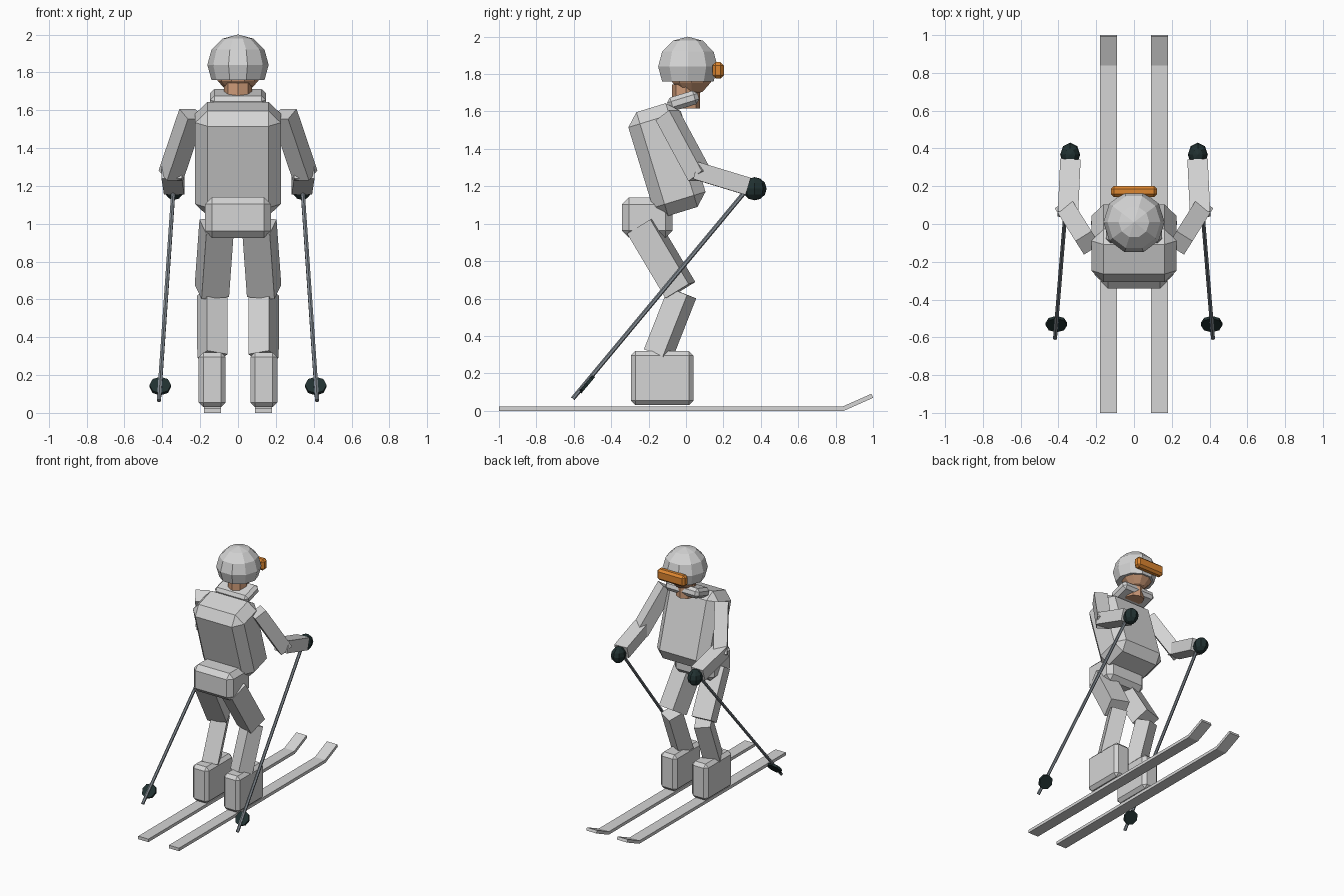
import bpy, bmesh, math
from mathutils import Matrix, Vector

if "Cube" in bpy.data.objects:
    bpy.data.objects.remove(bpy.data.objects["Cube"])


def material(name, rgb):
    m = bpy.data.materials.new(name)
    m.diffuse_color = (*rgb, 1)
    m.use_nodes = True
    m.node_tree.nodes["Principled BSDF"].inputs["Base Color"].default_value = m.diffuse_color
    return m


GREY = material("light_grey", (0.66, 0.66, 0.66))
SKIN = material("skin", (0.62, 0.33, 0.19))
ORANGE = material("orange", (0.72, 0.24, 0.03))
DARK = material("dark_green", (0.015, 0.03, 0.03))
STEEL = material("steel", (0.22, 0.25, 0.28))


def finish(name, bm, mat, mirror=False):
    bmesh.ops.recalc_face_normals(bm, faces=bm.faces)
    mesh = bpy.data.meshes.new(name)
    bm.to_mesh(mesh)
    bm.free()
    mesh.materials.append(mat)
    ob = bpy.data.objects.new(name, mesh)
    bpy.context.collection.objects.link(ob)
    if mirror:
        mod = ob.modifiers.new("Mirror", "MIRROR")
        mod.use_mirror_merge = False
    return ob


def box(name, size, matrix, mat, bevel=0.0, mirror=False):
    bm = bmesh.new()
    bmesh.ops.create_cube(bm, size=1)
    bmesh.ops.scale(bm, vec=size, verts=bm.verts)
    if bevel:
        bmesh.ops.bevel(bm, geom=bm.edges[:], offset=bevel, segments=1,
                        affect='EDGES')
    bm.transform(matrix)
    return finish(name, bm, mat, mirror)


def at(x, y, z, tilt=0.0):
    return Matrix.Translation((x, y, z)) @ Matrix.Rotation(math.radians(tilt), 4, 'X')


def along(a, b, twist=0.0):
    """Frame at the middle of a-b with z along it; also returns the length."""
    a, b = Vector(a), Vector(b)
    d = b - a
    rot = d.to_track_quat('Z', 'Y').to_matrix().to_4x4()
    spin = Matrix.Rotation(math.radians(twist), 4, 'Z')
    return Matrix.Translation((a + b) / 2) @ rot @ spin, d.length


def limb(name, a, b, w, d, twist=0.0):
    m, length = along(a, b, twist)
    box(name, (w, d, length), m, GREY, 0, True)


def cylinder(name, radius, depth, matrix, mat, sides=8, mirror=False):
    bm = bmesh.new()
    bmesh.ops.create_cone(bm, cap_ends=True, segments=sides, radius1=radius,
                          radius2=radius, depth=depth)
    bm.transform(matrix)
    return finish(name, bm, mat, mirror)


def ball(name, radii, matrix, mat, u=10, v=6, mirror=False, cut=None):
    bm = bmesh.new()
    bmesh.ops.create_uvsphere(bm, u_segments=u, v_segments=v, radius=1)
    bmesh.ops.rotate(bm, verts=bm.verts, matrix=Matrix.Rotation(math.pi / 2, 3, 'Z'))
    bmesh.ops.scale(bm, vec=radii, verts=bm.verts)
    if cut is not None:
        bmesh.ops.bisect_plane(bm, geom=bm.verts[:] + bm.edges[:] + bm.faces[:],
                               plane_co=(0, 0, cut), plane_no=(0, 0, -1),
                               clear_outer=True)
        bmesh.ops.holes_fill(bm, edges=[e for e in bm.edges if e.is_boundary])
    bm.transform(matrix)
    return finish(name, bm, mat, mirror)


# Skis: one side profile with an upturned tip, extruded across
bm = bmesh.new()
profile = [(-1, 0.004), (0.845, 0.004), (1, 0.073), (0.992, 0.095), (0.84, 0.028), (-1, 0.028)]
face = bm.faces.new([bm.verts.new((0.09, y, z)) for y, z in profile])
ext = bmesh.ops.extrude_face_region(bm, geom=[face])
bmesh.ops.translate(bm, vec=(0.09, 0, 0),
                    verts=[g for g in ext["geom"] if isinstance(g, bmesh.types.BMVert)])
bmesh.ops.translate(bm, vec=(0, 0, -0.004), verts=bm.verts)
finish("ski", bm, GREY, True)

# Boots and legs
box("boot", (0.143, 0.335, 0.29), at(0.137, -0.127, 0.175), GREY, 0.025, True)
limb("shin", (0.135, -0.15, 0.30), (0.137, -0.02, 0.63), 0.12, 0.12, -25)
limb("thigh", (0.138, -0.03, 0.645), (0.113, -0.235, 0.99), 0.15, 0.15, -8)

# Hips, leaning torso and collar
box("hips", (0.35, 0.27, 0.215), at(0, -0.207, 1.033), GREY, 0.037)
box("torso", (0.452, 0.294, 0.58), at(0, -0.102, 1.343, 17), GREY, 0.065)
box("collar", (0.294, 0.17, 0.075), at(0, -0.015, 1.657, 17), GREY, 0.022)

# Neck, head, helmet and goggles
cylinder("neck", 0.075, 0.13, at(0, 0, 1.68), SKIN)
ball("head", (0.125, 0.125, 0.135), at(0, 0.03, 1.823), SKIN)
ball("helmet", (0.162, 0.167, 0.16), at(0, 0.01, 1.84), GREY, cut=-0.08)
box("goggles", (0.245, 0.06, 0.088), at(0, 0.172, 1.82), ORANGE, 0.017)

# Arms and gloves
limb("upper_arm", (0.245, -0.1, 1.58), (0.355, 0.075, 1.255), 0.1, 0.1)
limb("forearm", (0.35, 0.05, 1.285), (0.337, 0.33, 1.2), 0.108, 0.095)
ball("glove", (0.053, 0.064, 0.062), at(0.338, 0.367, 1.187), DARK, 8, 6, True)

# Poles with flat baskets
m, length = along((0.34, 0.34, 1.2), (0.418, -0.605, 0.065))
cylinder("pole", 0.012, length, m, STEEL, 6, True)
cylinder("pole_basket", 0.057, 0.018, at(0.411, -0.53, 0.142, 50), DARK, 8, True)
